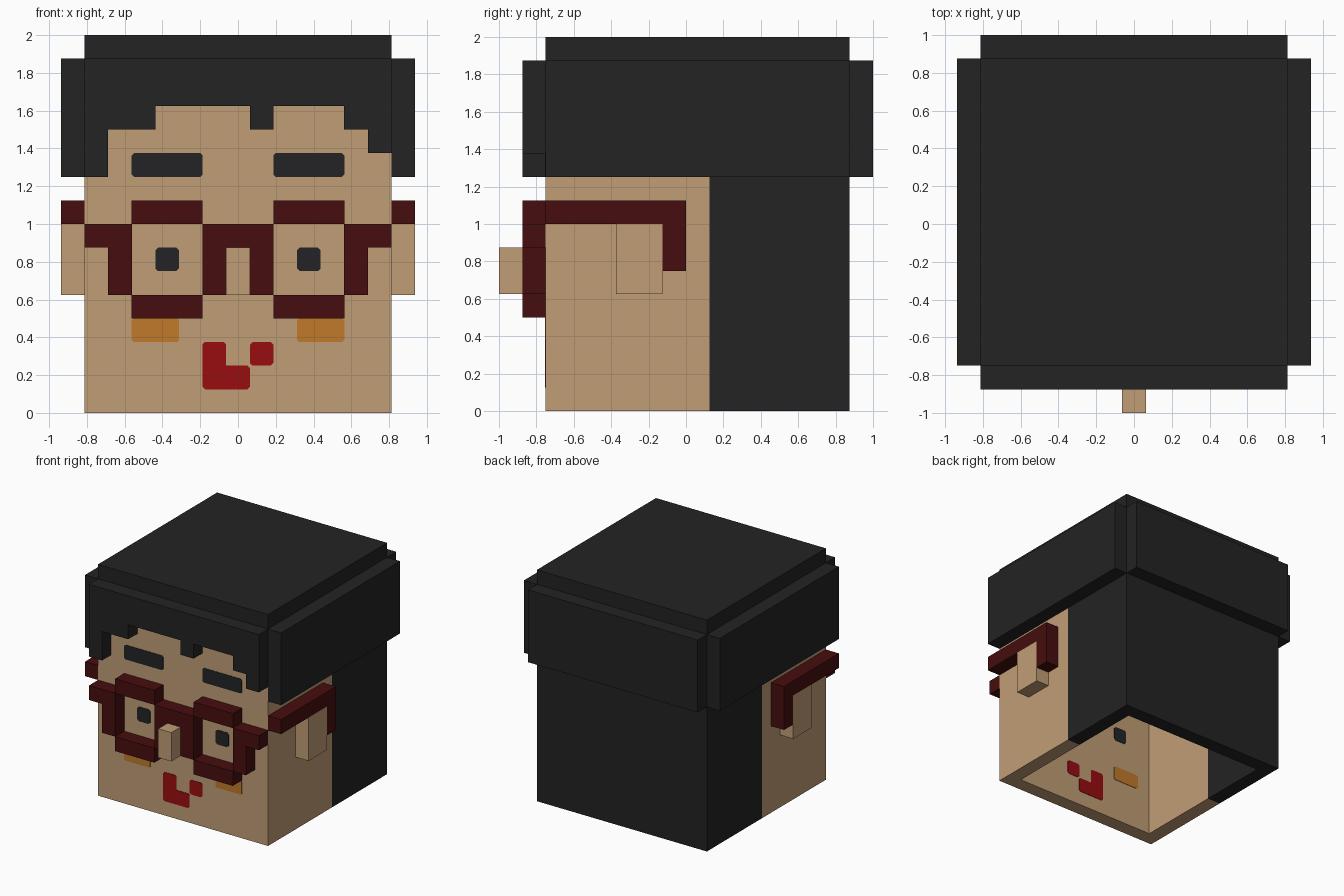
import bpy
import bmesh

cube = bpy.data.objects.get("Cube")
if cube:
    bpy.data.objects.remove(cube, do_unlink=True)

U = 0.125  # one block


def material(name, rgb):
    """Flat material from an sRGB colour in 0-255."""
    lin = [((c / 255 + 0.055) / 1.055) ** 2.4 if c > 10 else c / 255 / 12.92 for c in rgb]
    m = bpy.data.materials.new(name)
    m.use_nodes = True
    m.diffuse_color = (*lin, 1)
    bsdf = m.node_tree.nodes["Principled BSDF"]
    bsdf.inputs["Base Color"].default_value = (*lin, 1)
    bsdf.inputs["Roughness"].default_value = 0.9
    return m


skin = material("skin", (192, 157, 118))
hair = material("black hair", (35, 35, 35))
frame = material("dark red frame", (70, 13, 14))
lips = material("red lips", (152, 13, 17))
blush = material("orange blush", (193, 122, 42))
ink = material("eye black", (35, 36, 38))


def prism(name, mat, axis, profile, lo, hi, mirror=False, chip=0):
    """Extrude a profile, given in blocks, along an axis from lo to hi."""
    place = {"x": lambda a, b, t: (t, a, b),
             "y": lambda a, b, t: (a, t, b),
             "z": lambda a, b, t: (a, b, t)}[axis]
    bm = bmesh.new()
    rings = [[bm.verts.new([c * U for c in place(a, b, t)]) for a, b in profile] for t in (lo, hi)]
    n = len(profile)
    for ring in rings:
        bm.faces.new(ring)
    sides = []
    for i in range(n):
        j = (i + 1) % n
        bm.faces.new((rings[0][i], rings[0][j], rings[1][j], rings[1][i]))
        sides.append(bm.edges.get((rings[0][i], rings[1][i])))
    bmesh.ops.recalc_face_normals(bm, faces=bm.faces)
    if chip:  # clip the outer corners slightly
        bmesh.ops.bevel(bm, geom=[e for e in sides if e.is_convex], offset=chip,
                        segments=1, affect="EDGES")
    mesh = bpy.data.meshes.new(name)
    bm.to_mesh(mesh)
    bm.free()
    mesh.materials.append(mat)
    obj = bpy.data.objects.new(name, mesh)
    bpy.context.collection.objects.link(obj)
    if mirror:
        mod = obj.modifiers.new("mirror", "MIRROR")
        mod.use_axis = (True, False, False)
        mod.use_mirror_merge = False
    return obj


def rect(a0, a1, b0, b1):
    return [(a0, b0), (a1, b0), (a1, b1), (a0, b1)]


# Hollow head, open underneath: skin in front, hair behind
prism("face_shell", skin, "z",
      [(-6.5, 1), (-6.5, -6), (6.5, -6), (6.5, 1), (5.5, 1), (5.5, -5), (-5.5, -5), (-5.5, 1)], 0, 15)
prism("back_hair", hair, "z",
      [(-6.5, 1), (-6.5, 7), (6.5, 7), (6.5, 1), (5.5, 1), (5.5, 6), (-5.5, 6), (-5.5, 1)], 0, 15)

# Cap of hair: top slab, raised side and back panels, stepped fringe
prism("hair_top", hair, "z", rect(-6.5, 6.5, -6, 7), 15, 16)
prism("hair_side", hair, "x", rect(-6, 7, 10, 15), 6.5, 7.5, mirror=True)
prism("hair_back", hair, "y", rect(-6.5, 6.5, 10, 15), 7, 8)
prism("hair_fringe", hair, "y",
      [(-6.5, 15), (-6.5, 10), (-5.5, 10), (-5.5, 12), (-3.5, 12), (-3.5, 13), (0.5, 13),
       (0.5, 12), (1.5, 12), (1.5, 13), (4.5, 13), (4.5, 12), (5.5, 12), (5.5, 11),
       (6.5, 11), (6.5, 15)], -7, -6)

# Nose and ears
prism("nose", skin, "y", rect(-0.5, 0.5, 5, 7), -8, -6)
prism("ear", skin, "x", rect(-3, -1, 5, 8), 6.5, 7.5, mirror=True)

# Glasses
prism("glasses_top_rim", frame, "y", rect(1.5, 4.5, 8, 9), -7, -6, mirror=True)
prism("glasses_bottom_rim", frame, "y", rect(1.5, 4.5, 4, 5), -7, -6, mirror=True)
prism("glasses_outer_rim", frame, "y",
      [(4.5, 5), (5.5, 5), (5.5, 7), (6.5, 7), (6.5, 8), (4.5, 8)], -7, -6, mirror=True)
prism("glasses_bridge", frame, "y",
      [(-1.5, 5), (-0.5, 5), (-0.5, 7), (0.5, 7), (0.5, 5), (1.5, 5), (1.5, 8), (-1.5, 8)], -7, -6)
prism("glasses_temple", frame, "x",
      [(-6, 8), (-1, 8), (-1, 6), (0, 6), (0, 9), (-6, 9)], 6.5, 7.5, mirror=True)

# Face details inlaid through the front wall, showing on both sides of it
OUT, IN = -6.03, -4.97
prism("eyebrow", ink, "y", rect(1.5, 4.5, 10, 11), OUT, IN, mirror=True, chip=0.012)
prism("eye", ink, "y", rect(2.5, 3.5, 6, 7), OUT, IN, mirror=True, chip=0.015)
prism("cheek", blush, "y", rect(2.5, 4.5, 3, 4), OUT, IN, mirror=True, chip=0.01)
prism("mouth", lips, "y",
      [(-1.5, 1), (0.5, 1), (0.5, 2), (-0.5, 2), (-0.5, 3), (-1.5, 3)], OUT, IN, chip=0.012)
prism("mouth_corner", lips, "y", rect(0.5, 1.5, 2, 3), OUT, IN, chip=0.015)
